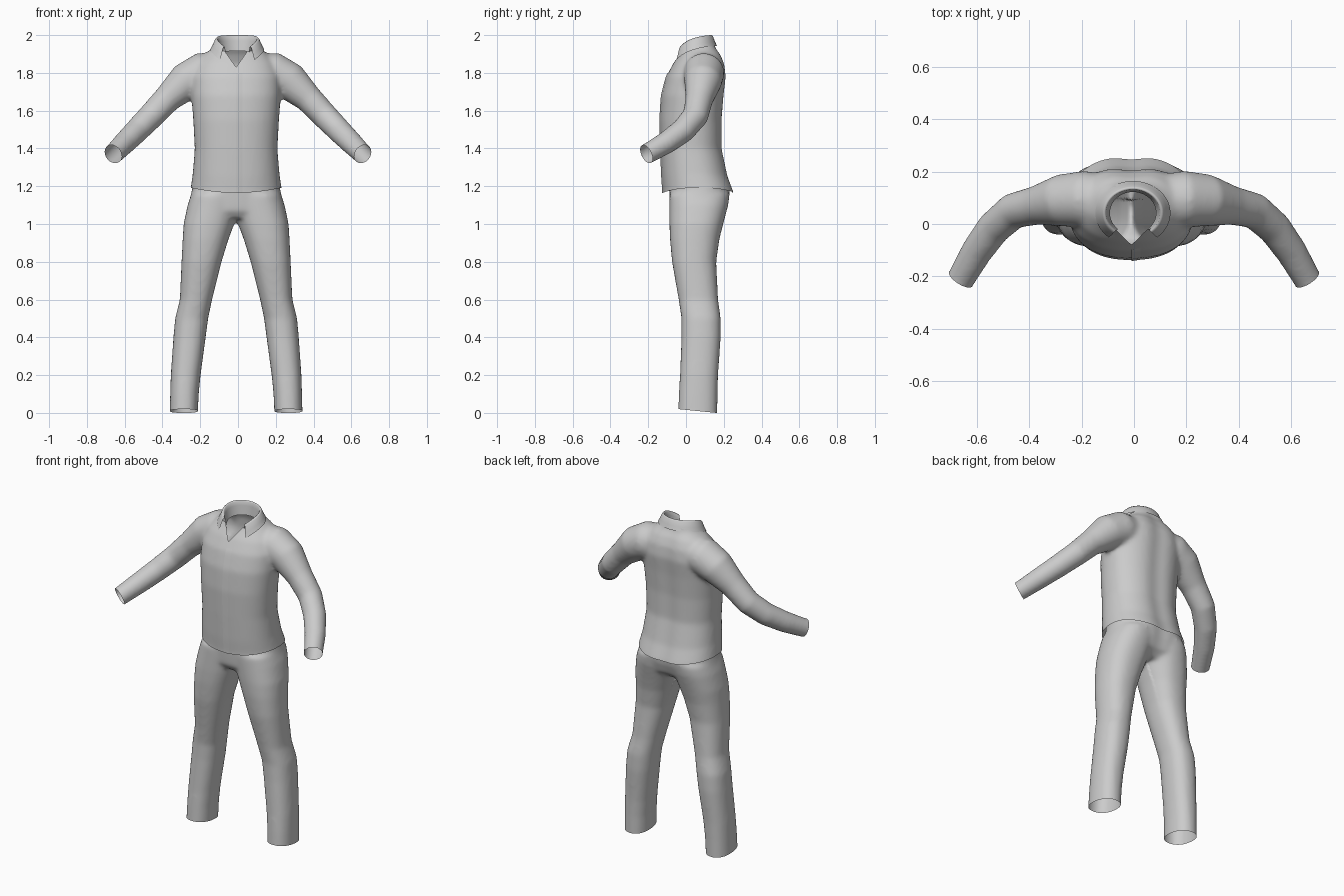
import bpy, bmesh, math
from mathutils import Vector

if "Cube" in bpy.data.objects:
    bpy.data.objects.remove(bpy.data.objects["Cube"])

grey = bpy.data.materials.new("grey cloth")
grey.diffuse_color = (0.6, 0.6, 0.6, 1)
grey.use_nodes = True
grey.node_tree.nodes["Principled BSDF"].inputs["Base Color"].default_value = grey.diffuse_color
CX = -0.01  # centre line of the garments


def loft(bm, rings):
    """Closed skin through rings of equal point count."""
    vs = [[bm.verts.new(p) for p in r] for r in rings]
    n = len(rings[0])
    for a, b in zip(vs, vs[1:]):
        for i in range(n):
            bm.faces.new((a[i], a[(i + 1) % n], b[(i + 1) % n], b[i]))
    bm.faces.new(vs[0][::-1])
    bm.faces.new(vs[-1])


def oval(z, cx, cy, rx, ry, e=2.3, n=40):
    pts = []
    for i in range(n):
        a = 2 * math.pi * i / n
        c, s = math.cos(a), math.sin(a)
        pts.append((cx + rx * math.copysign(abs(c) ** (2 / e), c),
                    cy + ry * math.copysign(abs(s) ** (2 / e), s), z))
    return pts


def tube(path, n=28):
    """Round rings square to a path of (x, y, z, radius)."""
    pts = [Vector(p[:3]) for p in path]
    rings = []
    for i, p in enumerate(pts):
        d = (pts[min(i + 1, len(pts) - 1)] - pts[max(i - 1, 0)]).normalized()
        u = d.cross(Vector((0, 1, 0.3))).normalized()
        v = d.cross(u)
        rings.append([p + path[i][3] * (u * math.cos(t) + v * math.sin(t))
                      for t in (2 * math.pi * k / n for k in range(n))])
    return rings


def make(name, bm):
    me = bpy.data.meshes.new(name)
    bm.to_mesh(me)
    ob = bpy.data.objects.new(name, me)
    bpy.context.collection.objects.link(ob)
    me.materials.append(grey)
    for p in me.polygons:
        p.use_smooth = True
    return ob


def fuse(bm):
    """Blend overlapping solids into one soft skin."""
    bmesh.ops.recalc_face_normals(bm, faces=bm.faces)
    ob = make("temp", bm)
    m = ob.modifiers.new("blend", 'REMESH')
    m.mode, m.voxel_size = 'VOXEL', 0.011
    s = ob.modifiers.new("soften", 'SMOOTH')
    s.factor, s.iterations = 0.5, 12
    out = bmesh.new()
    out.from_object(ob, bpy.context.evaluated_depsgraph_get())
    bpy.data.objects.remove(ob)
    return out


def cut(bm, co, no, where=lambda c: True, clear=True):
    fs = [f for f in bm.faces if where(f.calc_center_median())]
    es = {e for f in fs for e in f.edges}
    vs = {v for f in fs for v in f.verts}
    bmesh.ops.bisect_plane(bm, geom=list(vs) + list(es) + fs, plane_co=co,
                           plane_no=no, clear_outer=clear, dist=1e-5)


def drop(bm, rule):
    bmesh.ops.delete(bm, geom=[f for f in bm.faces if rule(f.calc_center_median())],
                     context='FACES')


def spine_dip(bm, depth):
    for v in bm.verts:
        if v.co.y > 0.1:
            v.co.y -= depth * math.exp(-((v.co.x - CX) / 0.06) ** 2)


# Shirt: torso solid plus two sleeves
bm = bmesh.new()
torso = [(1.10, .075, .25, .20), (1.17, .068, .240, .190), (1.25, .05, .23, .178),
         (1.4, .031, .219, .165), (1.55, .029, .227, .167), (1.68, .038, .237, .168),
         (1.78, .057, .237, .161), (1.85, .071, .212, .139), (1.90, .078, .168, .111),
         (1.93, .072, .128, .095), (1.96, .07, .103, .088), (2.03, .07, .10, .085)]
loft(bm, [oval(z, CX, cy, rx, ry) for z, cy, rx, ry in torso])
sleeve = [(.08, .09, 1.81, .095), (.19, .095, 1.80, .108), (.275, .09, 1.755, .100),
          (.375, .07, 1.662, .074), (.46, .05, 1.572, .069), (.535, -.015, 1.495, .065),
          (.60, -.105, 1.43, .060), (.655, -.20, 1.375, .054), (.70, -.28, 1.335, .053)]
for s in (1, -1):
    loft(bm, tube([(x * s, y, z, r) for x, y, z, r in sleeve]))
shirt = fuse(bm)

# Cuff, hem and neck openings
for s in (1, -1):
    cut(shirt, (s * .66, -.21, 1.37), (s * .5, -.78, -.38), lambda c: c.x * s > .5)
cut(shirt, (0, 0, 1.165), (0, 0, -1))
cut(shirt, (0, .14, 1.955), (0, -.25, 1))
for s in (1, -1):
    cut(shirt, (CX, 0, 1.83), (s * .12, 0, -.085),
        lambda c: c.y < .06 and c.z > 1.8 and abs(c.x) < .15, False)
drop(shirt, lambda c: c.y < .06 and c.z > 1.83 and abs(c.x - CX) < (c.z - 1.83) * .7)
spine_dip(shirt, .012)
for v in shirt.verts:  # hem rises at the sides
    if v.co.z < 1.365 and abs(v.co.x) < .3:
        v.co.z += .027 * ((v.co.x - CX) / .24) ** 2 * (1.365 - v.co.z) / .2
make("shirt", shirt)

# Button placket: narrow raised strip down the front
strip = shirt.copy()
for x, d in ((CX, -1), (CX + .035, 1)):
    cut(strip, (x, 0, 0), (d, 0, 0))
cut(strip, (0, 0, 1.80), (0, 0, 1))
drop(strip, lambda c: c.y > 0)
strip.normal_update()
for v in strip.verts:
    v.co.y -= .004 * max(0, 1 - (v.co.x - CX) / .035)
make("placket", strip)

# Folded collar: inner stand, fold, outer leaf with front points
bm = bmesh.new()
rows = [(.088, .080, 1.915, .045), (.098, .086, 1.97, .05), (.103, .089, 1.993, .055),
        (.109, .094, 2.0, .06), (.117, .101, 1.993, .062), (.130, .112, 1.965, .07),
        (.143, .122, 1.943, .075)]
N = 48
grid = []
for rx, ry, z, fall in rows:
    line = []
    for i in range(N + 1):
        t = 2 * i / N - 1
        a = math.radians(140) * t
        line.append(bm.verts.new((CX + .006 + rx * math.sin(a), .042 + ry * math.cos(a),
                                  z - fall * abs(t) ** 3)))
    grid.append(line)
for a, b in zip(grid, grid[1:]):
    for i in range(N):
        bm.faces.new((a[i], a[i + 1], b[i + 1], b[i]))
bmesh.ops.recalc_face_normals(bm, faces=bm.faces)
make("collar", bm)

# Trousers: pelvis solid plus two legs
bm = bmesh.new()
pelvis = [(1.03, .055, .19, .11), (1.07, .065, .245, .148), (1.13, .073, .246, .160),
          (1.19, .076, .232, .165), (1.28, .07, .225, .16)]
loft(bm, [oval(z, CX, cy, rx, ry) for z, cy, rx, ry in pelvis])
# height, inner x, outer x, front y, back y
leg = [(-.06, .207, .351, -.043, .163), (.1, .20, .347, -.036, .165),
       (.2, .19, .344, -.03, .168), (.4, .163, .33, -.022, .182),
       (.5, .15, .321, -.022, .182), (.6, .129, .296, -.037, .168),
       (.8, .079, .287, -.072, .158), (.92, .042, .281, -.083, .175),
       (1.0, .012, .276, -.086, .195), (1.1, -.02, .255, -.086, .222),
       (1.16, -.02, .235, -.086, .23)]
for s in (1, -1):
    loft(bm, [oval(z, CX + s * (a + b) / 2, (f + k) / 2, (b - a) / 2 + .002,
                   (k - f) / 2 + .002) for z, a, b, f, k in leg])
trousers = fuse(bm)
cut(trousers, (0, 0, .016), (0, -.1, -1))
cut(trousers, (0, 0, 1.21), (0, 0, 1))
spine_dip(trousers, .012)
make("trousers", trousers)
